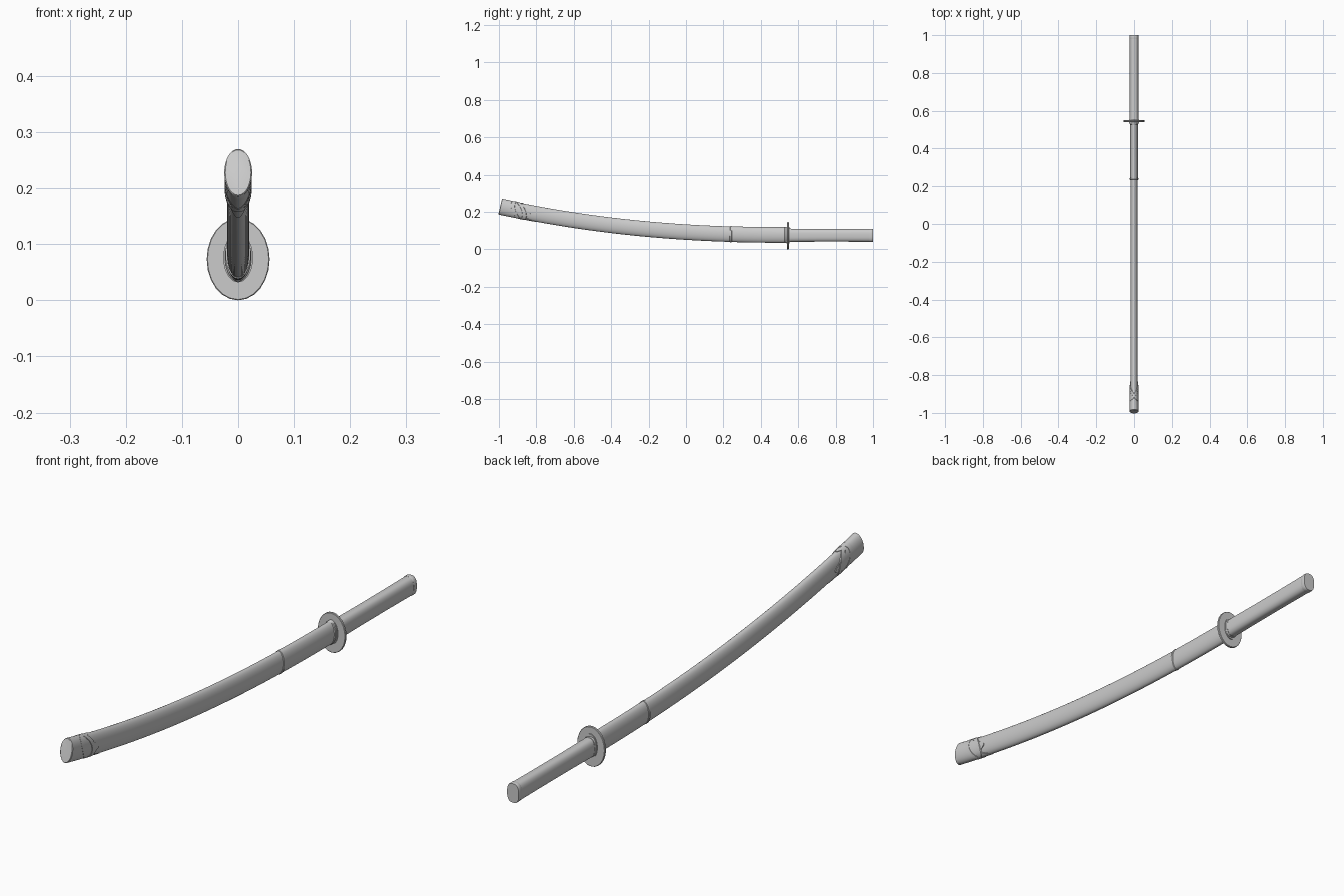
import bpy, math
from mathutils import Vector

if "Cube" in bpy.data.objects:
    bpy.data.objects.remove(bpy.data.objects["Cube"])

SIDES = 40


def spine(y):
    """Centre height and slope of the curved scabbard axis."""
    u = max(0.54 - y, 0.0)
    return 0.077 + 0.059 * u ** 2.2, -0.059 * 2.2 * u ** 1.2


def curved(y, a, rx, rz):
    z, slope = spine(y)
    up = Vector((0, -slope, 1)).normalized()
    # keep whole ring in one plane square to the axis
    return Vector((rx * math.cos(a), y, z)) + up * (rz * math.sin(a))


def straight(y, a, rx, rz, power=2.0, z=0.075):
    c, s = math.cos(a), math.sin(a)
    e = 2 / power
    return Vector((math.copysign(abs(c) ** e * rx, c), y,
                   z + math.copysign(abs(s) ** e * rz, s)))


def loft(name, rows, sides=SIDES, caps=True):
    """Skin a list of ring functions angle -> point."""
    verts = [row(2 * math.pi * i / sides) for row in rows for i in range(sides)]
    faces = []
    for r in range(len(rows) - 1):
        for i in range(sides):
            j = (i + 1) % sides
            faces.append((r * sides + i, r * sides + j,
                          (r + 1) * sides + j, (r + 1) * sides + i))
    if caps:
        last = (len(rows) - 1) * sides
        faces.append(tuple(reversed(range(sides))))
        faces.append(tuple(range(last, last + sides)))
    mesh = bpy.data.meshes.new(name)
    mesh.from_pydata(verts, [], faces)
    ob = bpy.data.objects.new(name, mesh)
    bpy.context.collection.objects.link(ob)
    bpy.ops.object.select_all(action='DESELECT')
    ob.select_set(True)
    bpy.context.view_layer.objects.active = ob
    bpy.ops.object.mode_set(mode='EDIT')
    bpy.ops.mesh.select_all(action='SELECT')
    bpy.ops.mesh.normals_make_consistent(inside=False)
    bpy.ops.object.mode_set(mode='OBJECT')
    bpy.ops.object.shade_smooth_by_angle(angle=math.radians(35))
    return ob


def curved_rows(stations):
    return [lambda a, s=s: curved(s[0], a, s[1], s[2]) for s in stations]


def straight_rows(stations, power=2.0, z=0.075):
    return [lambda a, s=s: straight(s[0], a, s[1], s[2], power, z) for s in stations]


# scabbard body, and the slightly fuller upper section by the mouth
ys = [0.24 - 1.18 * i / 30 for i in range(31)]
loft("scabbard", curved_rows([(y, 0.0198, 0.0412) for y in ys]))
ys = [0.54 - 0.3 * i / 8 for i in range(9)]
loft("scabbard_upper", curved_rows([(y, 0.0206, 0.0418) for y in ys]))

# raised ring and mouth collar
loft("scabbard_ring", curved_rows([(0.246, 0.0205, 0.0415), (0.244, 0.0225, 0.0432),
                                   (0.236, 0.0225, 0.0432), (0.234, 0.0195, 0.041)]))
loft("mouth_collar", curved_rows([(0.542, 0.0235, 0.0435), (0.53, 0.0235, 0.0435),
                                  (0.527, 0.0205, 0.0415)]))

# flared end cap with a swept, leaf-shaped front edge
def cap_edge(a):
    return -0.855 - 0.04 * math.sin(a) + 0.022 * math.cos(4 * a)


def cap_row(t, grow):
    def row(a):
        y = cap_edge(a) * (1 - t) - 0.991 * t
        k = min(max((-0.80 - y) / 0.19, 0), 1)
        return curved(y, a, 0.0205 + 0.0033 * k + grow, 0.0415 + 0.0008 * k + grow)
    return row


loft("end_cap", [cap_row(0, -0.003), cap_row(0.005, 0.0012)] +
     [cap_row(t / 8, 0.001) for t in range(1, 9)] + [cap_row(1.015, -0.001)])

# crossing raised bands on the end cap
def band_row(offset, sign, grow):
    def row(a):
        y = -0.895 + offset + sign * 0.028 * math.cos(a) - 0.022 * math.sin(a)
        return curved(y, a, 0.0226 + grow, 0.0425 + grow)
    return row


for label, sign in (("left", -1), ("right", 1)):
    loft("cap_band_" + label,
         [band_row(0.013, sign, -0.002), band_row(0.010, sign, 0.0016),
          band_row(-0.010, sign, 0.0016), band_row(-0.013, sign, -0.002)],
         caps=False)

# oval hand guard with spacers either side
loft("guard", straight_rows([(0.5405, 0.0545, 0.0715), (0.542, 0.056, 0.073),
                             (0.548, 0.056, 0.073), (0.5495, 0.0545, 0.0715)],
                            z=0.073), sides=24)
loft("guard_spacer", straight_rows([(0.537, 0.0265, 0.044), (0.553, 0.0265, 0.044)], z=0.076))

# straight handle with collar and pommel cap
loft("handle", straight_rows([(0.55, 0.0235, 0.035), (0.7, 0.0228, 0.0338),
                              (0.85, 0.0228, 0.0338), (0.985, 0.0235, 0.0345)], 2.6))
loft("handle_collar", straight_rows([(0.549, 0.0245, 0.036), (0.562, 0.0245, 0.036)], 2.6))
loft("pommel", straight_rows([(0.982, 0.0238, 0.035), (0.984, 0.0245, 0.0356),
                              (0.997, 0.0245, 0.0356), (1.0, 0.0235, 0.0346)], 2.6))
